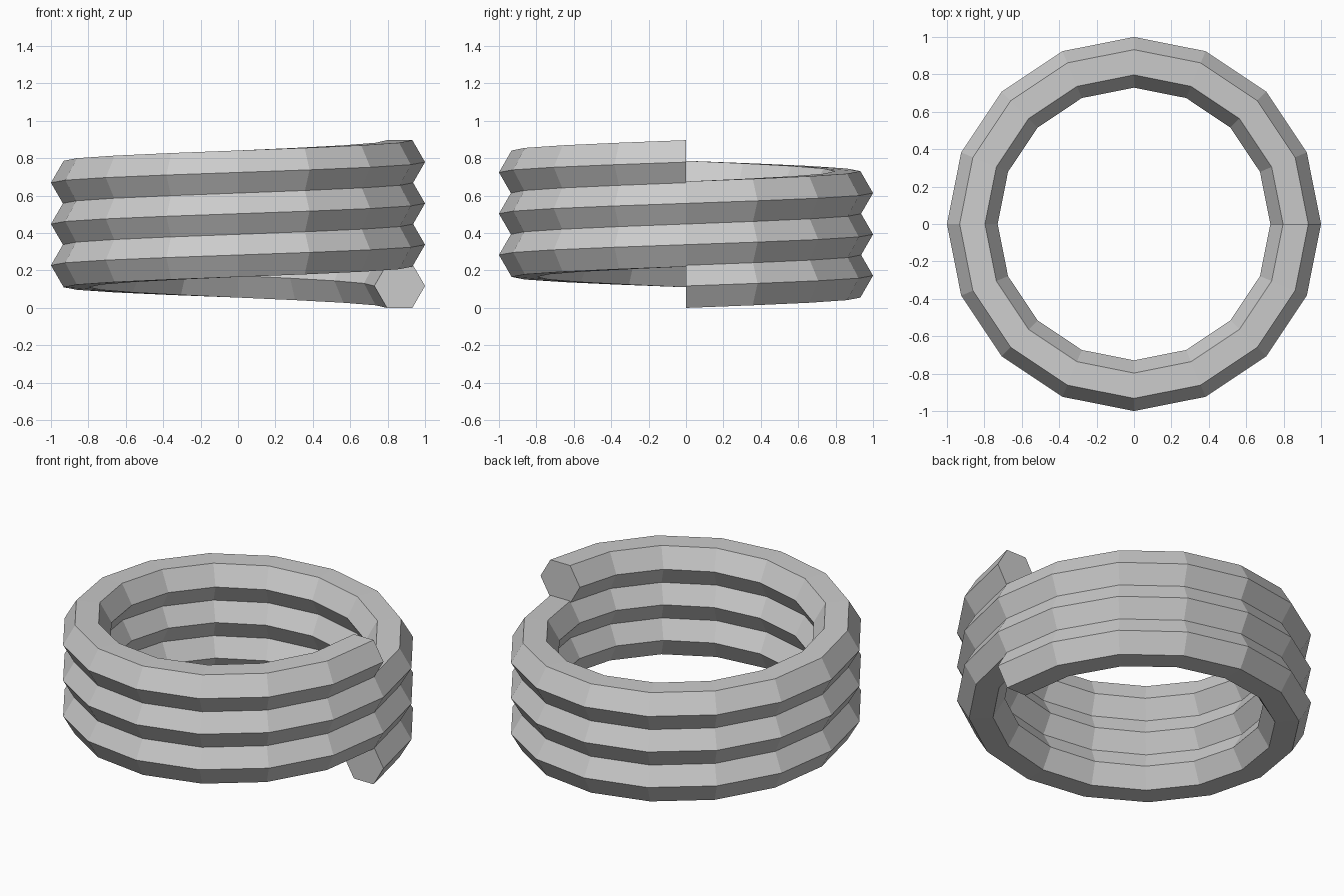
import bpy, bmesh
from math import cos, sin, pi

if "Cube" in bpy.data.objects:
    bpy.data.objects.remove(bpy.data.objects["Cube"])

TURNS, STEPS, SIDES = 3, 16, 6
RADIUS, TUBE, PITCH = 0.8645, 0.1355, 0.2207
BASE = TUBE * sin(pi / 3)          # lifts the first ring onto z = 0

bm = bmesh.new()

# Hexagonal rings along the rising helix
rings = []
for i in range(TURNS * STEPS + 1):
    a = 2 * pi * i / STEPS
    ring = []
    for k in range(SIDES):
        t = 2 * pi * k / SIDES
        r = RADIUS + TUBE * cos(t)
        z = BASE + TUBE * sin(t) + PITCH * i / STEPS
        ring.append(bm.verts.new((r * cos(a), r * sin(a), z)))
    rings.append(ring)

# Flat side faces between neighbouring rings
for lo, hi in zip(rings, rings[1:]):
    for k in range(SIDES):
        n = (k + 1) % SIDES
        bm.faces.new((lo[k], hi[k], hi[n], lo[n]))

# End caps
bm.faces.new(rings[0])
bm.faces.new(rings[-1][::-1])
bmesh.ops.recalc_face_normals(bm, faces=bm.faces)

mesh = bpy.data.meshes.new("spring_coil")
bm.to_mesh(mesh)
bm.free()
coil = bpy.data.objects.new("spring_coil", mesh)
bpy.context.collection.objects.link(coil)
